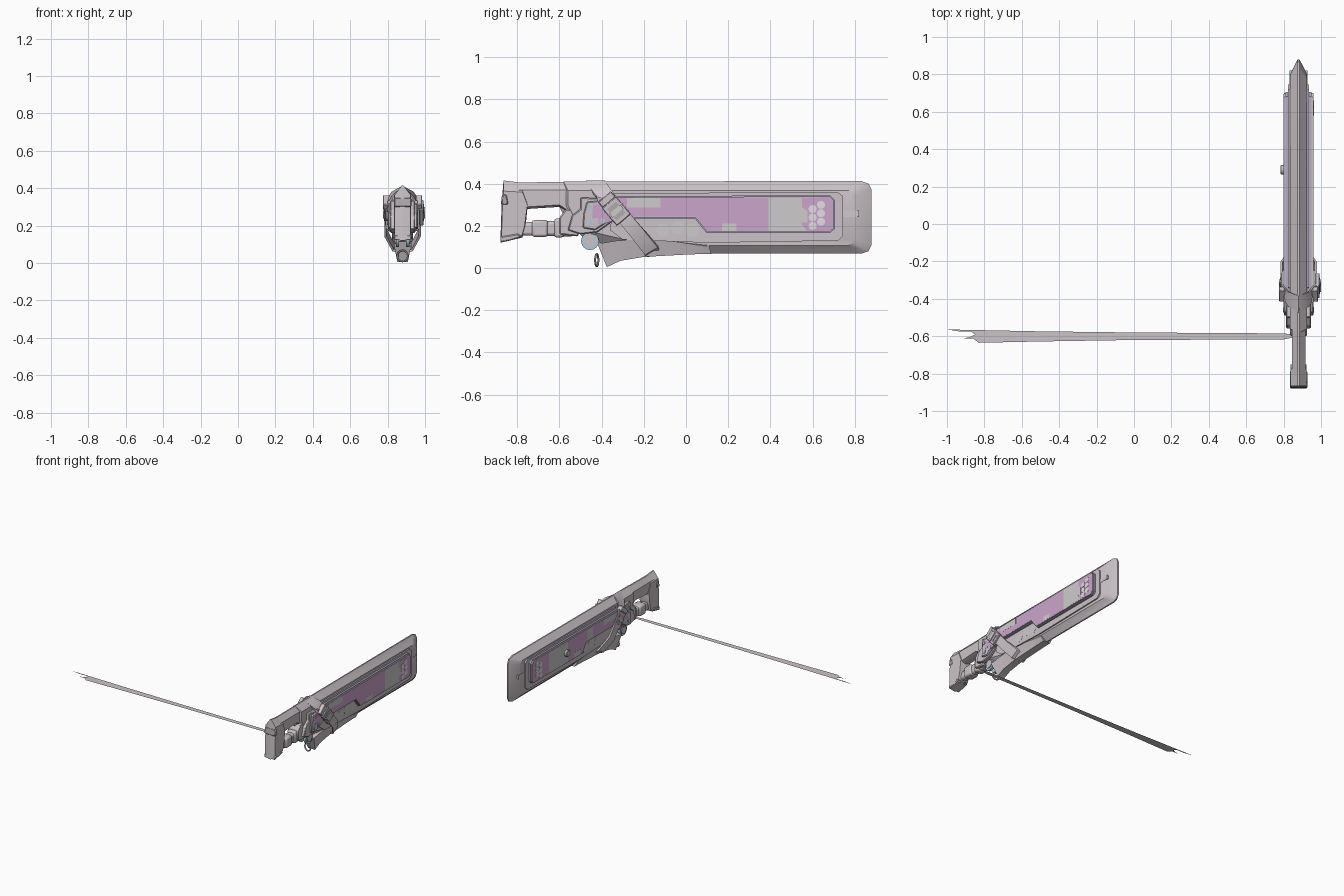
import bpy, bmesh, math
from mathutils import Vector

if "Cube" in bpy.data.objects:
    bpy.data.objects.remove(bpy.data.objects["Cube"])

CX = 0.88  # centre plane of the weapon


def material(name, rgb):
    m = bpy.data.materials.new(name)
    m.diffuse_color = (*rgb, 1)
    m.use_nodes = True
    m.node_tree.nodes["Principled BSDF"].inputs["Base Color"].default_value = m.diffuse_color
    return m


GREY = material("warm_grey", (0.60, 0.55, 0.58))
PALE = material("pale_grey", (0.62, 0.60, 0.61))
WHITE = material("off_white", (0.76, 0.73, 0.76))
STEEL = material("steel_grey", (0.43, 0.40, 0.43))
PINK = material("lilac_pink", (0.60, 0.38, 0.60))
VIOLET = material("dusty_violet", (0.44, 0.40, 0.58))
BLUE = material("pale_blue", (0.42, 0.60, 0.69))


def finish(name, bm, mat, bevel=0, segments=1):
    bmesh.ops.recalc_face_normals(bm, faces=bm.faces)
    me = bpy.data.meshes.new(name)
    bm.to_mesh(me)
    bm.free()
    me.materials.append(mat)
    ob = bpy.data.objects.new(name, me)
    bpy.context.collection.objects.link(ob)
    if bevel:
        mod = ob.modifiers.new("bevel", 'BEVEL')
        mod.width, mod.segments, mod.limit_method = bevel, segments, 'ANGLE'
    bpy.ops.object.select_all(action='DESELECT')
    bpy.context.view_layer.objects.active = ob
    ob.select_set(True)
    bpy.ops.object.shade_smooth_by_angle(angle=math.radians(30))
    return ob


def loft(name, rings, mat, closed=False, bevel=0, segments=1):
    """Skin a list of matching closed rings."""
    bm = bmesh.new()
    vs = [[bm.verts.new(p) for p in r] for r in rings]
    pairs = list(zip(vs, vs[1:])) + ([(vs[-1], vs[0])] if closed else [])
    for a, b in pairs:
        for i in range(len(a)):
            j = (i + 1) % len(a)
            bm.faces.new((a[i], a[j], b[j], b[i]))
    if not closed:
        bm.faces.new(vs[0])
        bm.faces.new(vs[-1])
    return finish(name, bm, mat, bevel, segments)


def prism(name, pts, x0, x1, mat, bevel=0, segments=1):
    """Side profile (y, z) pushed across from x0 to x1, relative to the centre plane."""
    return loft(name, [[(CX + x, y, z) for y, z in pts] for x in (x0, x1)],
                mat, bevel=bevel, segments=segments)


def lens(name, outer, inner, half, mat):
    """Plate whose rim tapers from an inset outline on the flanks to a centre ridge."""
    rows = [(-half, inner), (-.005, outer), (.005, outer), (half, inner)]
    return loft(name, [[(CX + x, y, z) for y, z in o] for x, o in rows], mat)


def rect(y0, y1, z0, z1):
    return [(y0, z0), (y1, z0), (y1, z1), (y0, z1)]


def disc(y, z, r, n=16):
    return [(y + r * math.cos(2 * math.pi * i / n), z + r * math.sin(2 * math.pi * i / n))
            for i in range(n)]


# Blade body
lens("blade_body",
     [(-.58, .41), (.83, .413), (.865, .40), (.88, .37), (.88, .11), (.865, .08), (.83, .068),
      (.1, .068), (-.15, .075), (-.34, .10), (-.48, .14), (-.56, .21), (-.60, .29)],
     [(-.56, .368), (.77, .368), (.79, .36), (.80, .345), (.80, .135), (.79, .12), (.77, .108),
      (.1, .108), (-.15, .135), (-.31, .14), (-.44, .17), (-.52, .22), (-.56, .30)], .046, GREY)

# Lower jaw: narrows downwards, hooked at the front (top y, z, bottom y, z)
jaw = [(-.42, .115, -.375, .005), (-.33, .13, -.31, .035), (-.2, .138, -.2, .053),
       (0, .142, 0, .064), (.07, .14, .08, .067), (.11, .105, .12, .068)]
loft("lower_jaw", [[(CX - .05, a, b), (CX + .05, a, b), (CX + .028, c, d), (CX - .028, c, d)]
                   for a, b, c, d in jaw], GREY)

# Stock and grip
lens("butt_plate",
     [(-.865, .415), (-.78, .405), (-.75, .30), (-.76, .20), (-.775, .145), (-.88, .12), (-.874, .30)],
     [(-.865, .365), (-.775, .36), (-.752, .30), (-.765, .20), (-.778, .155), (-.875, .13), (-.87, .30)],
     .042, GREY)
prism("butt_cap", [(-.88, .121), (-.785, .143), (-.79, .165), (-.878, .15)], -.047, .047, GREY, .006)
prism("butt_heel", [(-.878, .30), (-.84, .30), (-.85, .35), (-.872, .35)], -.047, .047, STEEL, .006)
lens("top_bar",
     [(-.82, .406), (-.56, .408), (-.45, .411), (-.45, .29), (-.57, .268), (-.60, .29), (-.79, .278)],
     [(-.82, .37), (-.56, .37), (-.45, .37), (-.45, .30), (-.57, .28), (-.60, .30), (-.79, .288)],
     .036, GREY)
prism("lower_grip_bar", [(-.80, .155), (-.53, .15), (-.53, .215), (-.60, .225), (-.80, .215)],
      -.026, .026, GREY, .015, 2)
prism("grip_knuckle", rect(-.73, -.655, .148, .228), -.036, .036, GREY, .012, 2)
prism("grip_collar", [(-.60, .16), (-.51, .15), (-.50, .28), (-.57, .28), (-.60, .24)],
      -.045, .045, GREY, .006)

# Side armour, mirrored on both flanks
panel = [(-.42, .335), (.68, .34), (.70, .32), (.70, .19), (.68, .172), (.10, .172), (.045, .24),
         (-.30, .24), (-.42, .20)]
rim = [(-.425, .34), (.683, .345), (.706, .323), (.706, .187), (.683, .167), (.097, .167),
       (.042, .235), (-.30, .235), (-.425, .195)]
inlay = [(-.415, .331), (.678, .336), (.696, .318), (.696, .192), (.678, .176), (.102, .176),
         (.047, .244), (-.30, .244), (-.415, .205)]
for s, side in ((1, "right"), (-1, "left")):
    prism("flank_frame_" + side, [(-.34, .355), (.72, .36), (.745, .34), (.745, .155), (.72, .13),
                                  (.1, .12), (-.3, .135), (-.36, .18)], s*.03, s*.056, GREY)
    prism("panel_rim_" + side, rim, s*.04, s*.070, VIOLET)
    prism("side_panel_" + side, panel, s*.04, s*.079, GREY)
    prism("panel_inlay_" + side, inlay, s*.077, s*.0798, PINK)
    # Grey patches over the lilac inlay
    if s > 0:
        patches = [rect(-.28, -.12, .288, .333),
                   [(.39, .177), (.57, .177), (.545, .215), (.575, .215), (.575, .27), (.55, .29),
                    (.55, .333), (.39, .333)],
                   rect(.17, .24, .177, .212)]
    else:
        patches = [rect(.27, .50, .177, .333), rect(-.03, .04, .25, .333),
                   rect(-.30, -.16, .29, .331), rect(.12, .20, .177, .215)]
    for i, p in enumerate(patches):
        prism(f"panel_patch_{side}_{i}", p, s*.079, s*.0804, PALE)
    # Cluster of round studs at the panel end
    for i, (y, z) in enumerate([(.60, .28), (.60, .24), (.60, .20), (.64, .30), (.64, .26), (.64, .22)]):
        prism(f"panel_stud_{side}_{i}", disc(y, z, .019), s*.079, s*.0815, WHITE)
    # Tab joining frame to blade end, and hexagon marks under the panel
    prism("end_tab_" + side, rect(.74, .82, .243, .272), s*.03, s*.048, PALE)
    for i, y in enumerate((-.11, -.04, .03)):
        prism(f"hex_mark_{side}_{i}", disc(y, .18 + .012 * (i % 2), .034, 6), s*.055, s*.0565, PALE)
    # Hinge bracket with bolts
    prism("hinge_bracket_" + side, [(-.56, .18), (-.50, .16), (-.42, .17), (-.35, .22), (-.37, .33),
                                    (-.50, .335), (-.50, .28), (-.54, .25)],
          s*.03, s*.066, GREY, .005)
    prism("bracket_plate_" + side, [(-.49, .19), (-.43, .18), (-.37, .22), (-.385, .32), (-.47, .315),
                                    (-.485, .26)], s*.06, s*.079, GREY, .005)
    prism("bracket_inlay_" + side, [(-.445, .235), (-.40, .24), (-.405, .305), (-.44, .30)],
          s*.078, s*.081, PINK)
    for i, (y, z) in enumerate([(-.46, .285), (-.455, .215), (-.395, .225)]):
        prism(f"bracket_bolt_{side}_{i}", disc(y, z, .012, 12), s*.07, s*.083, BLUE)
    # Pivot wheel tucked below the bracket
    prism("pivot_wheel_" + side, disc(-.455, .128, .042, 24), s*.018, s*.036, BLUE)
    prism("pivot_hub_" + side, disc(-.455, .132, .03, 20), s*.03, s*.042, GREY)

# Side knob on the left flank
prism("side_knob", disc(.29, .25, .025), -.098, -.07, GREY, .004)

# Strap wrapped diagonally round the body: (x, y, z, half width along y, along z)
half = [(0, -.43, .408, .045, 0), (.055, -.40, .365, .038, .012), (.092, -.345, .30, .026, .021),
        (.092, -.23, .165, .026, .021), (.05, -.165, .085, .030, .018), (0, -.15, .062, .04, .004)]
path = half + [(-x, y, z, a, b) for x, y, z, a, b in half[-2:0:-1]]
rings = []
for x, y, z, a, b in path:
    c, w = Vector((CX + x, y, z)), Vector((0, a, b))
    out = Vector((x, 0, (z - .23) * .5)).normalized() * .006
    rings.append([c - w - out, c + w - out, c + w + out, c - w + out])
loft("strap", rings, GREY, closed=True)

# Strap buckles: slanted frame, bar and a raised keeper
d, w = Vector((.65, -.76)), Vector((.76, .65))


def slanted(cy, cz, length, width):
    c = Vector((cy, cz))
    return [tuple(c + d * i * length + w * j * width) for i, j in ((-1, -1), (1, -1), (1, 1), (-1, 1))]


for s, side, top in ((1, "right", .12), (-1, "left", .104)):
    prism("buckle_" + side, slanted(-.33, .27, .055, .044), s*.09, s*(top - .008), GREY, .004)
    prism("buckle_inset_" + side, slanted(-.33, .27, .035, .028), s*.09, s*(top - .005), STEEL)
    prism("buckle_bar_" + side, slanted(-.33, .27, .012, .034), s*.09, s*top, PALE)
    prism("strap_keeper_" + side, slanted(-.375, .325, .018, .04), s*.07, s*.105, GREY, .004)

# Small hanging ring in front of the jaw
bpy.ops.mesh.primitive_torus_add(location=(CX, -.423, .038), rotation=(0, math.pi / 2, math.radians(75)),
                                 major_radius=.029, minor_radius=.005,
                                 major_segments=20, minor_segments=8)
ring = bpy.context.object
ring.name = "hanging_ring"
ring.data.materials.append(GREY)
bpy.ops.object.shade_smooth_by_angle(angle=math.radians(40))

# Long torn ribbon tied to the grip, a single flat sheet facing up
bm = bmesh.new()
outline = [(.86, -.592), (.80, -.585), (0, -.580), (-.5, -.574), (-.85, -.567), (-1, -.564), (-.93, -.575),
           (-.87, -.575), (-.85, -.59), (-.87, -.602), (-.91, -.612), (-.86, -.612), (-.83, -.635),
           (-.5, -.628), (0, -.620), (.80, -.617), (.86, -.605)]
sheet = bm.faces.new([bm.verts.new((x, y, .167)) for x, y in reversed(outline)])
ribbon = finish("ribbon", bm, GREY)
if ribbon.data.polygons[0].normal.z < 0:
    ribbon.data.flip_normals()
prism("ribbon_knot", rect(-.625, -.578, .145, .235), -.034, .034, GREY, .012, 2)
